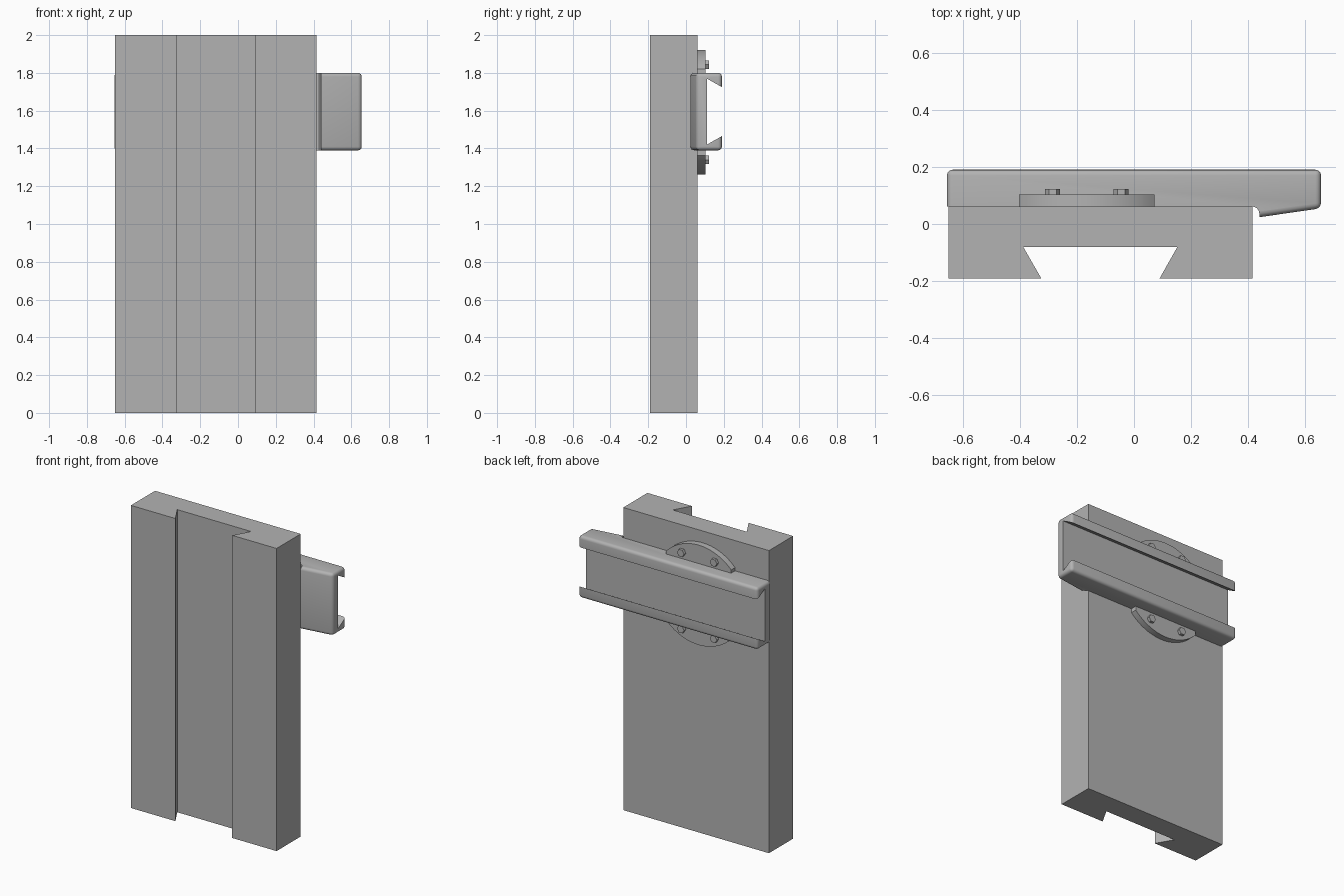
import bpy, bmesh
from math import sin, cos, radians
from mathutils import Vector

cube = bpy.data.objects.get("Cube")
if cube:
    bpy.data.objects.remove(cube, do_unlink=True)

# One plain grey for everything
GREY = (0.45, 0.45, 0.45, 1)
grey = bpy.data.materials.new("plain grey")
grey.use_nodes = True
grey.diffuse_color = GREY
grey.node_tree.nodes["Principled BSDF"].inputs["Base Color"].default_value = GREY


def prism(name, profile, axis, start, end, bevel_rule=None, bevel=0.02):
    """Extrude a 2D profile along x (profile is y,z), y (x,z) or z (x,y)."""
    def place(p, d):
        return {"x": (d, p[0], p[1]), "y": (p[0], d, p[1]), "z": (p[0], p[1], d)}[axis]
    bm = bmesh.new()
    base = bm.faces.new([bm.verts.new(place(p, start)) for p in profile])
    top = bmesh.ops.extrude_face_region(bm, geom=[base], use_keep_orig=True)["geom"]
    shift = Vector(place((0, 0), end - start))
    bmesh.ops.translate(bm, vec=shift, verts=[v for v in top if isinstance(v, bmesh.types.BMVert)])
    bmesh.ops.recalc_face_normals(bm, faces=bm.faces)
    if bevel_rule:
        edges = [e for e in bm.edges if bevel_rule(e)]
        bmesh.ops.bevel(bm, geom=edges, offset=bevel, segments=4, profile=0.5, affect="EDGES")
    mesh = bpy.data.meshes.new(name)
    bm.to_mesh(mesh)
    bm.free()
    mesh.materials.append(grey)
    obj = bpy.data.objects.new(name, mesh)
    bpy.context.collection.objects.link(obj)
    return obj


def activate(obj):
    bpy.ops.object.select_all(action="DESELECT")
    obj.select_set(True)
    bpy.context.view_layer.objects.active = obj


def smooth(obj):
    activate(obj)
    bpy.ops.object.shade_smooth_by_angle(angle=radians(30))


# Tall plate with a dovetail groove down its front
prism("slide_plate", [(-0.65, -0.19), (-0.325, -0.19), (-0.388, -0.08), (0.152, -0.08),
                      (0.09, -0.19), (0.415, -0.19), (0.415, 0.062), (-0.65, 0.062)], "z", 0, 2)


# Cross rail: rounded outside, square where it meets the plate
def outer_edge(e):
    return not all(v.co.y < 0.08 and v.co.x < 0.45 for v in e.verts)


rail = prism("cross_rail", [(-0.655, 0.19), (-0.655, 0.062), (0.415, 0.062), (0.43, 0.056),
                            (0.438, 0.044), (0.44, 0.024), (0.655, 0.055), (0.655, 0.19)],
             "z", 1.39, 1.8, outer_edge)

# Dovetail slot along the back of the rail
slot = prism("slot_cutter", [(0.11, 1.42), (0.19, 1.465), (0.25, 1.465),
                             (0.25, 1.725), (0.19, 1.725), (0.11, 1.77)], "x", -0.8, 0.8)
slot.hide_render = True
cut = rail.modifiers.new("slot", "BOOLEAN")
cut.operation = "DIFFERENCE"
cut.solver = "EXACT"
cut.object = slot
activate(rail)
bpy.ops.object.modifier_apply(modifier=cut.name)
bpy.data.objects.remove(slot, do_unlink=True)
smooth(rail)

# Swivel disc with flattened sides, behind the rail
CX, CZ, R = -0.165, 1.592, 0.33
angles = list(range(44, 137, 4)) + list(range(224, 317, 4))
disc = prism("swivel_disc", [(CX + R * cos(radians(a)), CZ + R * sin(radians(a))) for a in angles],
             "y", 0.05, 0.103)
smooth(disc)

# Four hexagonal bolt heads
for side, sx in (("right", -1), ("left", 1)):
    for level, sz in (("lower", -1), ("upper", 1)):
        hexagon = [(CX + sx * 0.12 + 0.026 * cos(radians(a)),
                    CZ + sz * 0.252 + 0.026 * sin(radians(a))) for a in range(0, 360, 60)]
        prism(f"{level}_{side}_bolt", hexagon, "y", 0.1, 0.122)
